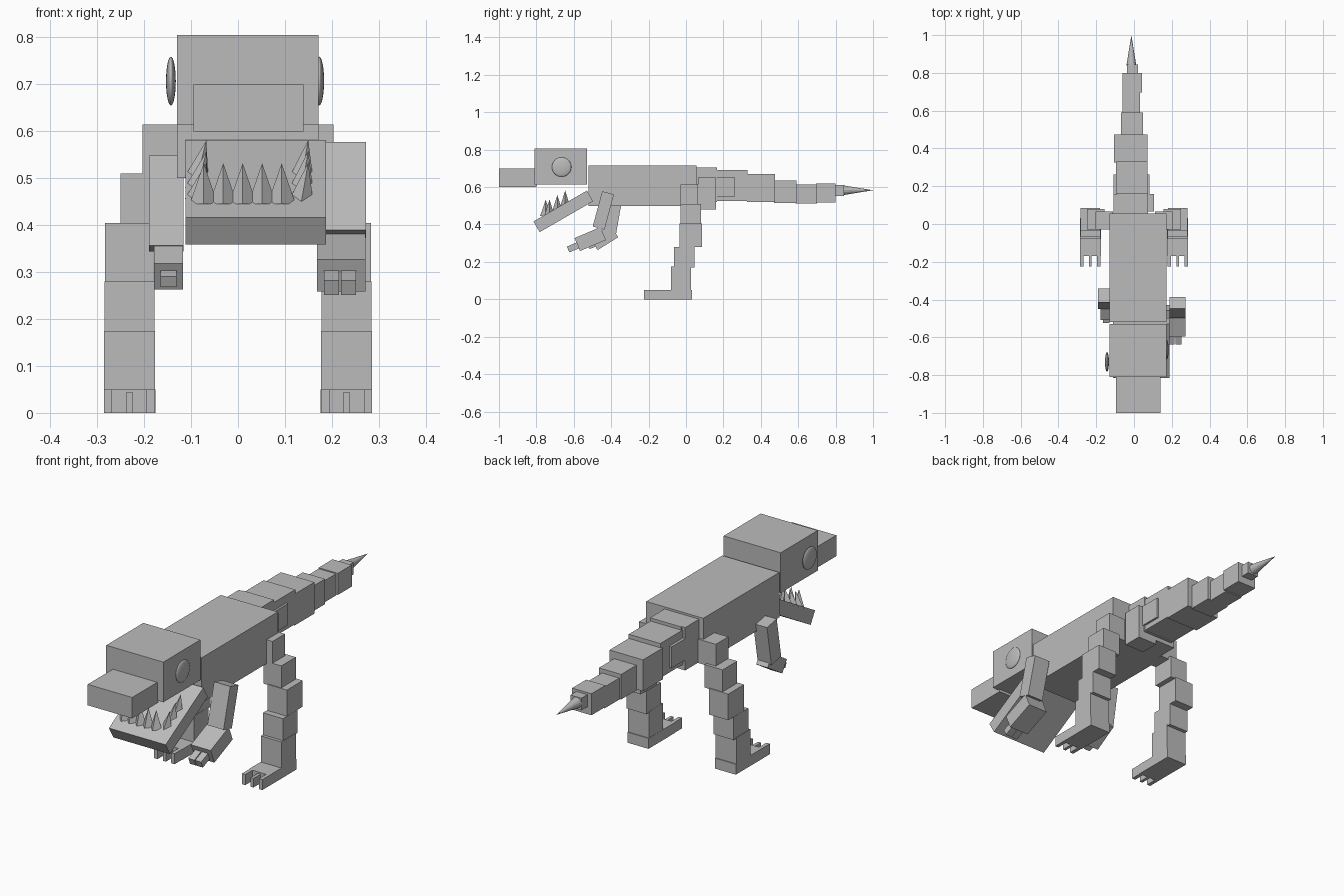
import bpy
from math import radians
from mathutils import Matrix

old = bpy.data.objects.get("Cube")
if old:
    bpy.data.objects.remove(old)

grey = bpy.data.materials.new("plain_grey")
grey.use_nodes = True
colour = (0.5, 0.5, 0.5, 1)
grey.diffuse_color = colour
grey.node_tree.nodes["Principled BSDF"].inputs["Base Color"].default_value = colour


def finish(name):
    ob = bpy.context.object
    ob.name = name
    ob.data.materials.append(grey)
    return ob


def block(name, centre, size, tilt=0):
    """Box of a given size, tilted about the x axis."""
    bpy.ops.mesh.primitive_cube_add(size=1, location=centre, rotation=(radians(tilt), 0, 0))
    ob = finish(name)
    ob.data.transform(Matrix.Diagonal((*size, 1)))
    return ob


def span(name, x, y, z):
    """Upright box given by its limits on each axis."""
    limits = (x, y, z)
    return block(name, [(a + b) / 2 for a, b in limits], [b - a for a, b in limits])


def spike(name, base, radius, height, rotation, sides=4):
    """Pointed cone whose base centre sits at the given place."""
    bpy.ops.mesh.primitive_cone_add(vertices=sides, radius1=radius, radius2=0, depth=height,
                                    location=base, rotation=[radians(a) for a in rotation])
    ob = finish(name)
    ob.data.transform(Matrix.Translation((0, 0, height / 2)))
    return ob


# Body and head
span("body", (-0.13, 0.172), (-0.52, 0.055), (0.5, 0.715))
span("head", (-0.13, 0.172), (-0.81, -0.53), (0.613, 0.805))
span("snout", (-0.095, 0.14), (-1, -0.8), (0.6, 0.7))
block("lower_jaw", (0.038, -0.656, 0.47), (0.3, 0.33, 0.066), 30)

# Flattened round eyes
for name, x, y in (("right_eye", -0.143, -0.73), ("left_eye", 0.173, -0.665)):
    bpy.ops.mesh.primitive_uv_sphere_add(segments=32, ring_count=16, radius=0.052, location=(x, y, 0.707))
    finish(name).data.transform(Matrix.Diagonal((0.2, 1, 1, 1)))
    bpy.ops.object.shade_smooth()

# Teeth along the front and both sides of the jaw
for i in range(5):
    spike(f"front_tooth_{i}", (-0.073 + i * 0.0415, -0.75, 0.445), 0.03, 0.087, (0, 0, 0))
for i in range(3):
    y = -0.73 + i * 0.042
    z = 0.45 + i * 0.024
    spike(f"right_tooth_{i}", (-0.088, y, z), 0.026, 0.085, (0, 14, 0))
    spike(f"left_tooth_{i}", (0.135, y, z), 0.026, 0.085, (0, 10, 0))

# Arms: the two sides hold different poses
block("left_upper_arm", (0.23, -0.442, 0.475), (0.085, 0.065, 0.195), -15)
block("left_forearm", (0.22, -0.512, 0.322), (0.104, 0.15, 0.075), 23)
for i, x in enumerate((0.199, 0.235)):
    block(f"left_finger_{i}", (x, -0.598, 0.28), (0.032, 0.07, 0.034), 23)
block("right_upper_arm", (-0.153, -0.395, 0.446), (0.073, 0.075, 0.195), -10)
block("right_forearm", (-0.148, -0.435, 0.325), (0.061, 0.13, 0.065), 32)
block("right_finger", (-0.148, -0.497, 0.29), (0.034, 0.05, 0.025), 25)

# Legs: stepped boxes, inner and outer x, then y and z limits
leg_parts = (
    ("hip", (0.11, 0.203), (-0.03, 0.065), (0.5, 0.614)),
    ("thigh", (0.155, 0.25), (-0.03, 0.08), (0.4, 0.51)),
    ("knee", (0.18, 0.283), (-0.035, 0.085), (0.28, 0.405)),
    ("shin", (0.178, 0.284), (-0.065, 0.045), (0.17, 0.28)),
    ("ankle", (0.177, 0.286), (-0.08, 0.028), (0.045, 0.175)),
    ("foot", (0.176, 0.286), (-0.17, 0.032), (0, 0.05)),
    ("inner_toe", (0.178, 0.196), (-0.225, -0.16), (0, 0.05)),
    ("middle_toe", (0.224, 0.239), (-0.225, -0.16), (0, 0.043)),
    ("outer_toe", (0.268, 0.286), (-0.225, -0.16), (0, 0.05)),
)
for part, x, y, z in leg_parts:
    span("left_" + part, x, y, z)
    span("right_" + part, (-x[1], -x[0]), y, z)

# Tail base made of overlapping blocks
span("tail_root_right", (-0.108, 0.0), (0.055, 0.16), (0.5, 0.705))
span("tail_root_left", (0.0, 0.105), (0.065, 0.16), (0.48, 0.65))
span("tail_root_top", (-0.09, 0.075), (0.05, 0.165), (0.52, 0.705))
span("tail_side_plate", (-0.108, 0.082), (0.16, 0.262), (0.55, 0.652))

# Tail segments tapering backward
tail = (
    ((-0.095, 0.072), (0.155, 0.33), (0.525, 0.69)),
    ((-0.105, 0.072), (0.325, 0.475), (0.52, 0.67)),
    ((-0.07, 0.048), (0.47, 0.59), (0.515, 0.635)),
    ((-0.06, 0.032), (0.585, 0.7), (0.512, 0.615)),
    ((-0.06, 0.042), (0.695, 0.8), (0.517, 0.62)),
    ((-0.038, 0.02), (0.795, 0.845), (0.552, 0.61)),
)
for i, limits in enumerate(tail):
    span(f"tail_segment_{i}", *limits)
spike("tail_tip", (-0.014, 0.84, 0.583), 0.026, 0.16, (-90, 0, 0), 16)
